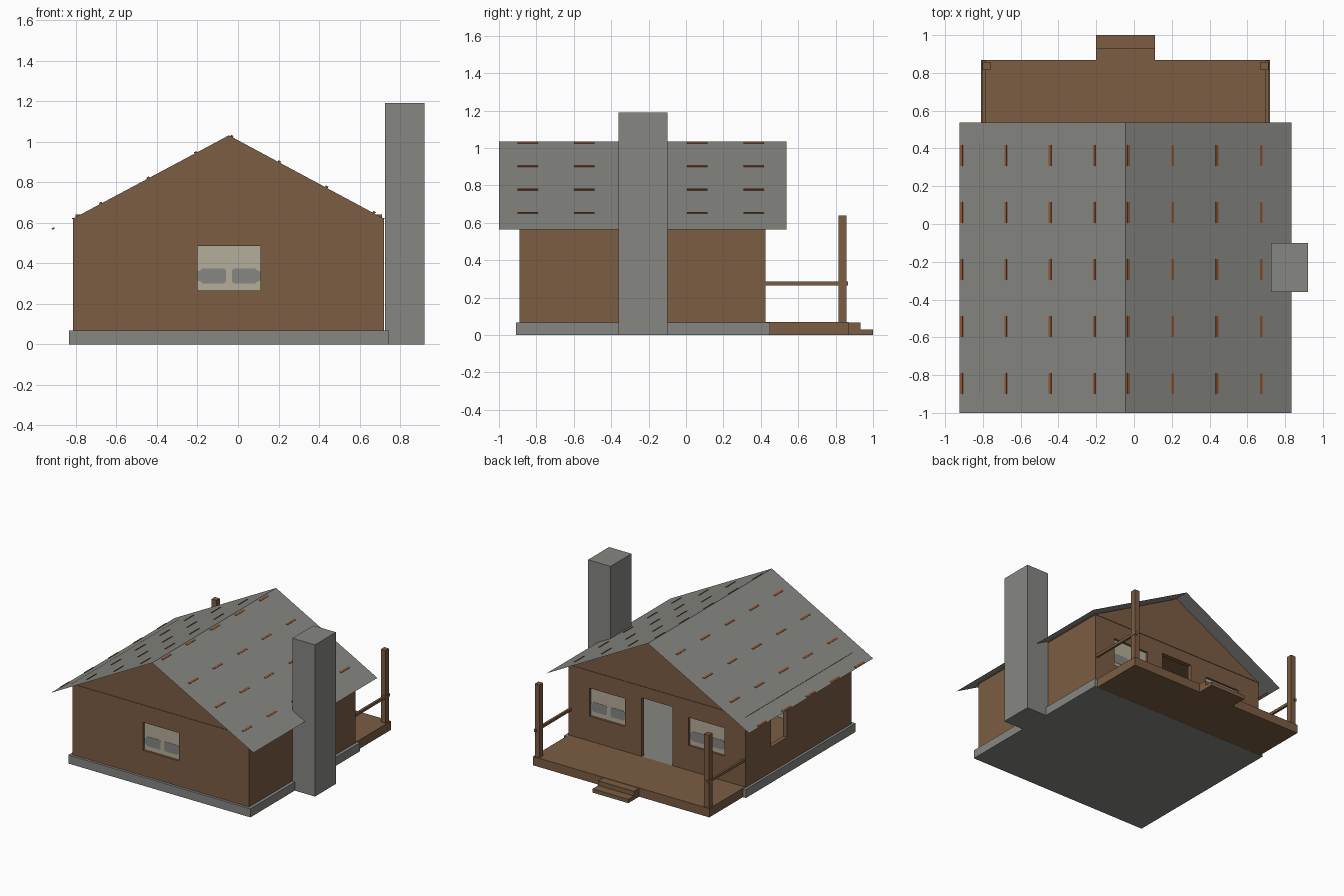
import bpy, bmesh, math
from mathutils import Vector

cube = bpy.data.objects.get("Cube")
if cube:
    bpy.data.objects.remove(cube, do_unlink=True)


def material(name, rgb):
    m = bpy.data.materials.new(name)
    m.use_nodes = True
    m.diffuse_color = (*rgb, 1)
    m.node_tree.nodes["Principled BSDF"].inputs["Base Color"].default_value = (*rgb, 1)
    return m


BROWN = material("timber brown", (0.20, 0.11, 0.056))
GREY = material("stone grey", (0.24, 0.24, 0.225))
BEIGE = material("window beige", (0.46, 0.42, 0.32))
RUST = material("peg rust brown", (0.30, 0.09, 0.03))


def make(name, bm, mat):
    bmesh.ops.recalc_face_normals(bm, faces=bm.faces)
    me = bpy.data.meshes.new(name)
    bm.to_mesh(me)
    bm.free()
    ob = bpy.data.objects.new(name, me)
    bpy.context.collection.objects.link(ob)
    me.materials.append(mat)
    return ob


def box(name, x, y, z, mat):
    """Box given by its (low, high) range on each axis."""
    bm = bmesh.new()
    bmesh.ops.create_cube(bm, size=1)
    for v in bm.verts:
        v.co = [r[0] if c < 0 else r[1] for c, r in zip(v.co, (x, y, z))]
    return make(name, bm, mat)


def slab(name, outline, y0, y1, mat):
    """Outline in x and z, extruded from y0 to y1."""
    bm = bmesh.new()
    face = bm.faces.new([bm.verts.new((x, y0, z)) for x, z in outline])
    new = bmesh.ops.extrude_face_region(bm, geom=[face])["geom"]
    bmesh.ops.translate(bm, vec=(0, y1 - y0, 0),
                        verts=[g for g in new if isinstance(g, bmesh.types.BMVert)])
    return make(name, bm, mat)


def cut(target, x, y, z):
    cutter = box(target.name + "_cutter", x, y, z, target.data.materials[0])
    cutter.hide_render = True
    cutter.hide_set(True)
    cutter.display_type = 'WIRE'
    mod = target.modifiers.new("opening", 'BOOLEAN')
    mod.object = cutter
    mod.solver = 'EXACT'


# Main dimensions
MID = -0.045                      # x of the ridge
LEFT, RIGHT = -0.815, 0.72
FRONT, BACK = -0.89, 0.425
FLOOR, EAVE, RIDGE = 0.067, 0.62, 1.035
THICK = 0.035
SILL, HEAD = 0.265, 0.485

# Foundation and chimney
box("foundation", (-0.835, 0.745), (-0.91, 0.45), (0, FLOOR), GREY)
box("chimney", (0.725, 0.92), (-0.36, -0.10), (0, 1.19), GREY)

# Walls
gable = [(LEFT, FLOOR), (RIGHT, FLOOR), (RIGHT, EAVE), (MID, RIDGE - 0.004), (LEFT, EAVE)]
front_wall = slab("front_wall", gable, FRONT, FRONT + THICK, BROWN)
back_wall = slab("back_wall", gable, BACK - THICK, BACK, BROWN)
inner = (FRONT + THICK, BACK - THICK)
box("left_wall", (RIGHT - THICK, RIGHT), inner, (FLOOR, EAVE), BROWN)
right_wall = box("right_wall", (LEFT, LEFT + THICK), inner, (FLOOR, EAVE), BROWN)
box("ceiling", (LEFT - 0.004, RIGHT + 0.004), (FRONT - 0.004, BACK + 0.004),
    (EAVE - 0.003, EAVE + 0.003), BROWN)

# Openings
cut(back_wall, (MID - 0.135, MID + 0.135), (BACK - 0.1, BACK + 0.1), (FLOOR - 0.02, 0.53))
cut(right_wall, (LEFT - 0.1, LEFT + 0.1), (-0.09, 0.11), (SILL, HEAD))

# Glazed windows with two rounded patches on each pane
patch = [(0.015, 0.31), (0.025, 0.30), (0.13, 0.30), (0.14, 0.31), (0.155, 0.315),
         (0.155, 0.36), (0.14, 0.365), (0.13, 0.375), (0.025, 0.375), (0.015, 0.365)]


def window(name, wall, cx, face, out):
    xs = (cx - 0.155, cx + 0.155)
    cut(wall, xs, (face - 0.1, face + 0.1), (SILL, HEAD))
    pane = face - out * 0.02
    box(name + "_pane", xs, (pane - 0.003, pane + 0.003), (SILL, HEAD), BEIGE)
    for s in (-1, 1):
        slab(name + "_patch", [(cx + s * x, z) for x, z in patch],
             pane - 0.005, pane + 0.005, GREY)


window("front_window", front_wall, MID, FRONT, -1)
for side in (-1, 1):
    window("back_window", back_wall, MID + side * 0.43, BACK, 1)

# Table behind the side opening
box("table", (-0.76, -0.42), (-0.4, 0.15), (0.2, 0.23), BROWN)
for tx in (-0.74, -0.46):
    for ty in (-0.37, 0.11):
        box("table_leg", (tx, tx + 0.025), (ty, ty + 0.025), (FLOOR, 0.2), BROWN)

# Roof sheet with two slopes
RUN, DROP = 0.879, 0.47
bm = bmesh.new()
rows = [[bm.verts.new((MID + s * RUN, y, RIDGE - abs(s) * DROP)) for s in (-1, 0, 1)]
        for y in (-1.0, 0.537)]
for i in (0, 1):
    bm.faces.new((rows[0][i], rows[0][i + 1], rows[1][i + 1], rows[1][i]))
make("roof", bm, GREY)

# Wooden pegs lying in the roof, in even rows
angle = math.atan2(DROP, RUN)
for side, start in ((-1, 0.165), (1, 0.015)):
    for col in range(4):
        for row in range(5):
            d = start + col * 0.234
            y = -0.845 + row * 0.302
            peg = box("roof_peg", (-0.007, 0.007), (-0.055, 0.055), (-0.004, 0.004), RUST)
            peg.location = Vector((MID + side * d, y, RIDGE - d * DROP / RUN))
            peg.rotation_euler.y = side * angle

# Porch deck and steps
box("porch_deck", (-0.81, RIGHT), (BACK, 0.868), (0.001, 0.07), BROWN)
box("upper_step", (-0.2, 0.11), (0.868, 0.932), (0, FLOOR), BROWN)
box("lower_step", (-0.2, 0.11), (0.932, 1.0), (0, 0.03), BROWN)

# Porch posts and side rails
for side in (-1, 1):
    px = MID + side * 0.735
    rx = MID + side * 0.75
    box("porch_post", (px - 0.021, px + 0.021), (0.815, 0.858), (FLOOR, 0.64), BROWN)
    box("porch_rail", (rx - 0.009, rx + 0.009), (BACK, 0.866), (0.265, 0.286), BROWN)
